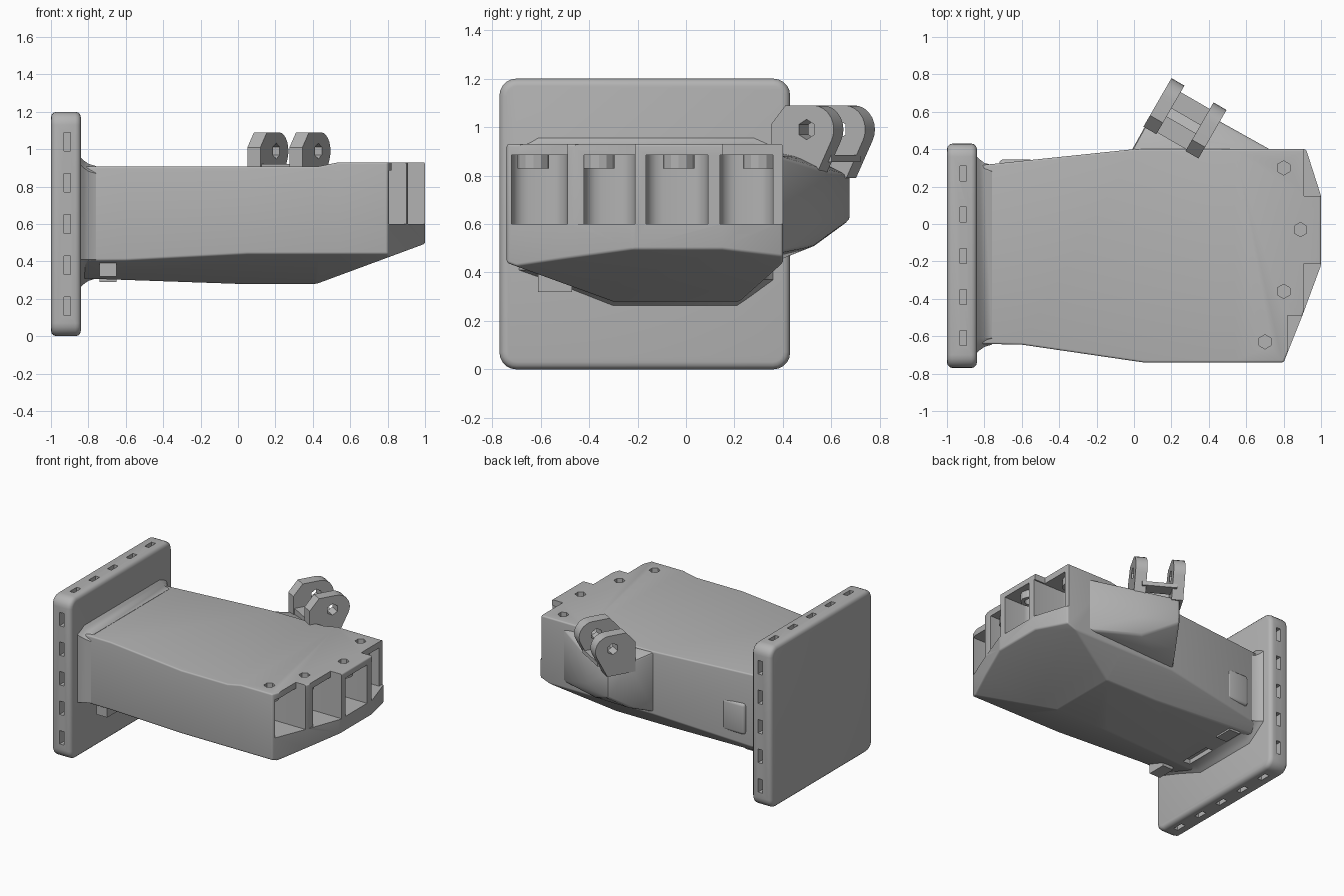
import bpy, bmesh, math
from mathutils import Vector, Matrix

old = bpy.data.objects.get("Cube")
if old:
    bpy.data.objects.remove(old)

grey = bpy.data.materials.new("printed grey")
grey.use_nodes = True
grey.diffuse_color = (0.45, 0.45, 0.45, 1)
grey.node_tree.nodes["Principled BSDF"].inputs["Base Color"].default_value = (0.45, 0.45, 0.45, 1)


def finish(name, bm):
    bmesh.ops.recalc_face_normals(bm, faces=bm.faces)
    mesh = bpy.data.meshes.new(name)
    bm.to_mesh(mesh)
    bm.free()
    mesh.materials.append(grey)
    ob = bpy.data.objects.new(name, mesh)
    bpy.context.collection.objects.link(ob)
    return ob


def add_box(bm, x0, x1, y0, y1, z0, z1):
    m = Matrix.Translation(((x0 + x1) / 2, (y0 + y1) / 2, (z0 + z1) / 2))
    m = m @ Matrix.Diagonal((x1 - x0, y1 - y0, z1 - z0, 1))
    return bmesh.ops.create_cube(bm, size=1, matrix=m)["verts"]


def add_cyl(bm, loc, r, h, sides, rot=Matrix.Identity(4)):
    bmesh.ops.create_cone(bm, cap_ends=True, segments=sides, radius1=r, radius2=r,
                          depth=h, matrix=Matrix.Translation(loc) @ rot)


def prism(bm, pts, offset):
    face = bm.faces.new([bm.verts.new(p) for p in pts])
    ext = bmesh.ops.extrude_face_region(bm, geom=[face])["geom"]
    bmesh.ops.translate(bm, vec=offset, verts=[v for v in ext if isinstance(v, bmesh.types.BMVert)])


def slice_off(bm, point, normal):
    cut = bmesh.ops.bisect_plane(bm, geom=bm.verts[:] + bm.edges[:] + bm.faces[:],
                                 plane_co=point, plane_no=normal, clear_outer=True)
    edges = [e for e in cut["geom_cut"] if isinstance(e, bmesh.types.BMEdge)]
    bmesh.ops.contextual_create(bm, geom=edges)


def activate(ob):
    bpy.ops.object.select_all(action='DESELECT')
    ob.select_set(True)
    bpy.context.view_layer.objects.active = ob


def bevel(ob, width, segments=4, angle=25):
    mod = ob.modifiers.new("bevel", 'BEVEL')
    mod.width, mod.segments = width, segments
    mod.limit_method, mod.angle_limit = 'ANGLE', math.radians(angle)
    activate(ob)
    bpy.ops.object.modifier_apply(modifier=mod.name)


def carve(ob, cutter):
    mod = ob.modifiers.new("cut", 'BOOLEAN')
    mod.operation, mod.solver, mod.object = 'DIFFERENCE', 'EXACT', cutter
    activate(ob)
    bpy.ops.object.modifier_apply(modifier=mod.name)
    bpy.data.objects.remove(cutter)


def smooth(ob):
    activate(ob)
    bpy.ops.object.shade_smooth_by_angle(angle=math.radians(32))


# Mounting plate with rounded corners and slots around its rim
bm = bmesh.new()
add_box(bm, -1, -0.84, -0.77, 0.43, 0, 1.2)
long_edges = [e for e in bm.edges if abs(e.verts[0].co.x - e.verts[1].co.x) > 0.1]
bmesh.ops.bevel(bm, geom=long_edges, offset=0.07, segments=5, profile=0.5, affect='EDGES')
plate = finish("mounting_plate", bm)
bevel(plate, 0.03, 3, 50)
bm = bmesh.new()
for i in range(5):
    s = (i - 2) * 0.22
    for y in (-0.77, 0.43):
        add_box(bm, -0.93, -0.895, y - 0.05, y + 0.05, 0.55 + s, 0.65 + s)
    for z in (0, 1.2):
        add_box(bm, -0.93, -0.895, -0.21 + s, -0.13 + s, z - 0.05, z + 0.05)
carve(plate, finish("slot_cutter", bm))
smooth(plate)

# Palm: outline extruded, then its underside sliced by sloping planes
outline = [(-0.86, -0.64), (-0.6, -0.645), (0.05, -0.74), (0.8, -0.74), (0.9, -0.49),
           (1, -0.22), (1, 0.15), (0.92, 0.4), (0.0, 0.4), (-0.86, 0.31)]
bm = bmesh.new()
prism(bm, [(x, y, 0.28) for x, y in outline], (0, 0, 0.65))
slice_off(bm, (0.42, 0, 0.28), (0.37, 0, -1))
slice_off(bm, (0, -0.74, 0.44), (0, -0.16, -0.44))
slice_off(bm, (0, 0.4, 0.44), (0, 0.16, -0.18))
slice_off(bm, (0, 0, 0.28), (-0.035, 0, -1))
for x in (0.43, 0.54):
    bmesh.ops.bisect_plane(bm, geom=bm.verts[:] + bm.edges[:] + bm.faces[:],
                           plane_co=(x, 0, 0), plane_no=(1, 0, 0))
for v in bm.verts:
    if v.co.z > 0.92 and v.co.x < 0.5:
        v.co.z = 0.908
palm = finish("palm", bm)
bevel(palm, 0.03, 4, 20)

# Stepped knuckle edge, finger pockets and screw holes
fingers = [(-0.72, -0.49, 0.82, 0.70, -0.63), (-0.42, -0.21, 0.91, 0.80, -0.36),
           (-0.165, 0.09, 1.0, 0.89, -0.03), (0.14, 0.36, 0.91, 0.80, 0.30)]
bm = bmesh.new()
for y0, y1, front, sx, sy in fingers:
    verts = add_box(bm, sx - 0.13, 1.2, y0, y1, 0.6, 0.885)
    back = [e for e in {e for v in verts for e in v.link_edges}
            if all(v.co.x < 1 for v in e.verts) and abs(e.verts[0].co.z - e.verts[1].co.z) > 0.1]
    bmesh.ops.bevel(bm, geom=back, offset=0.07, segments=4, profile=0.5, affect='EDGES')
pockets = finish("pocket_cutter", bm)
bm = bmesh.new()
for y0, y1, x in ((-0.9, -0.49, 0.82), (-0.49, -0.21, 0.91), (0.15, 0.6, 0.91)):
    add_box(bm, x, 1.2, y0, y1, 0.6, 1.1)
steps = finish("step_cutter", bm)
bm = bmesh.new()
for f in fingers:
    add_cyl(bm, (f[3], f[4], 0.92), 0.038, 0.12, 6)
add_box(bm, -0.76, -0.7, -0.32, -0.08, 0.2, 0.34)
holes = finish("hole_cutter", bm)
for cutter in (steps, pockets, holes):
    carve(palm, cutter)
smooth(palm)

# Nut seats under the knuckle lid
bm = bmesh.new()
for f in fingers:
    tube = [Vector((math.cos(a * math.pi / 6), math.sin(a * math.pi / 6), 0)) for a in range(12)]
    for p, q in zip(tube, tube[1:] + tube[:1]):
        c = Vector((f[3], f[4], 0.83))
        bm_pts = [c + p * 0.065, c + q * 0.065, c + q * 0.038, c + p * 0.038]
        prism(bm, bm_pts, (0, 0, 0.06))
bmesh.ops.remove_doubles(bm, verts=bm.verts, dist=0.0001)
smooth(finish("nut_seats", bm))

# Flared collar where the palm meets the plate
bm = bmesh.new()
rings = []
for x, grow in ((-0.85, 0.055), (-0.825, 0.03), (-0.80, 0.012), (-0.76, 0.0)):
    section = [(-0.645 - grow, 0.41), (-0.30, 0.308 - grow), (0.21, 0.308 - grow),
               (0.315 + grow, 0.37), (0.315 + grow, 0.87 + grow), (0.28, 0.91 + grow),
               (-0.61, 0.91 + grow), (-0.645 - grow, 0.87 + grow)]
    rings.append([bm.verts.new((x, y, z)) for y, z in section])
for a, b in zip(rings, rings[1:]):
    for i in range(len(a)):
        j = (i + 1) % len(a)
        bm.faces.new((a[i], a[j], b[j], b[i]))
bm.faces.new(rings[0])
bm.faces.new(rings[-1])
smooth(finish("plate_collar", bm))

# Small pad on the left side and cable clip below
bm = bmesh.new()
add_box(bm, -0.72, -0.54, 0.28, 0.345, 0.45, 0.68)
pad = finish("side_pad", bm)
bevel(pad, 0.02, 3)
smooth(pad)
bm = bmesh.new()
for y in (-0.54, 0.16):
    add_box(bm, -0.74, -0.65, y - 0.07, y + 0.07, 0.29 if y > 0 else 0.32, 0.42)
finish("underside_clips", bm)

# Thumb base bulging from the left side
bm = bmesh.new()
for p in [(-0.02, 0.38, 0.45), (-0.02, 0.38, 0.905), (0.76, 0.38, 0.48), (0.76, 0.38, 0.88),
          (0.08, 0.53, 0.51), (0.38, 0.53, 0.51), (0.17, 0.68, 0.62), (0.17, 0.68, 0.8),
          (0.42, 0.57, 0.62), (0.42, 0.57, 0.82), (0.08, 0.56, 0.86), (0.36, 0.45, 0.88)]:
    bm.verts.new(p)
bmesh.ops.convex_hull(bm, input=bm.verts)
thumb = finish("thumb_base", bm)
bevel(thumb, 0.015, 2, 20)
smooth(thumb)

# Thumb hinge: two lugs with rounded outer ends and hex pin holes
along = Vector((0.5, 0.866, 0))
pin = Vector((0.866, -0.5, 0))
up = Vector((0, 0, 1))
turn = pin.to_track_quat('Z', 'Y').to_matrix().to_4x4()
profile = [(-0.15, -0.2), (-0.15, 0.02), (-0.08, 0.1)]
profile += [(0.05 + 0.1 * math.sin(a * math.pi / 12), 0.1 * math.cos(a * math.pi / 12)) for a in range(9)]
profile += [(0.06, -0.2)]
for name, centre in (("hinge_lug_right", Vector((0.385, 0.5, 0.99))),
                     ("hinge_lug_left", Vector((0.16, 0.63, 0.99)))):
    bm = bmesh.new()
    prism(bm, [centre + along * a + up * h - pin * 0.04 for a, h in profile], pin * 0.08)
    lug = finish(name, bm)
    bm = bmesh.new()
    add_cyl(bm, centre + along * 0.02, 0.042, 0.3, 6, turn)
    carve(lug, finish("pin_cutter", bm))
    smooth(lug)

# Webs joining the lugs
bm = bmesh.new()
mid = Vector((0.272, 0.565, 0.87))
for a, w, h in ((-0.09, 0.1, 0.1), (0.06, 0.1, 0.03)):
    m = Matrix.Translation(mid + along * a) @ Matrix.Rotation(math.radians(-30), 4, 'Z')
    bmesh.ops.create_cube(bm, size=1, matrix=m @ Matrix.Diagonal((0.24, w, h, 1)))
finish("hinge_web", bm)
